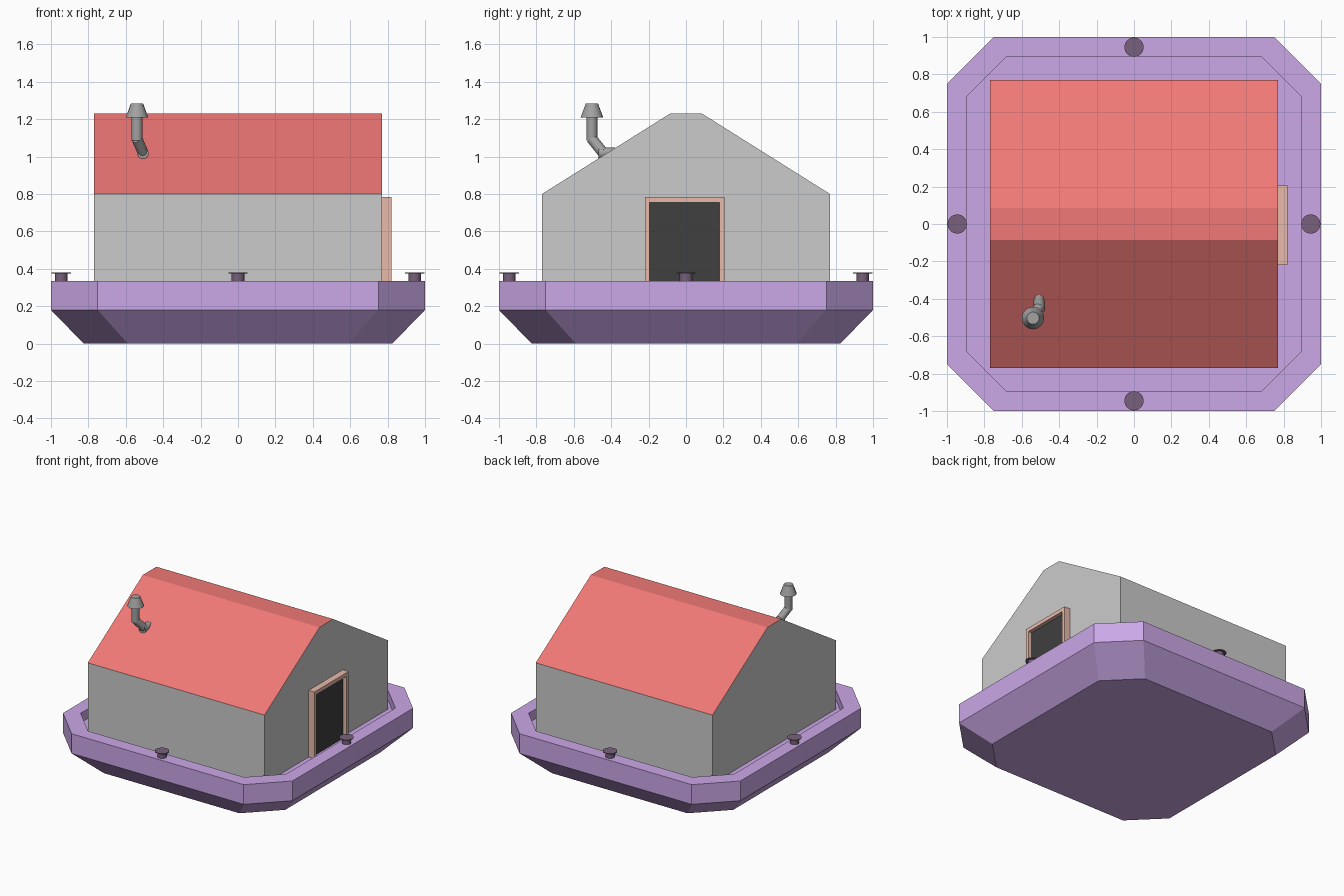
import bpy, bmesh
from mathutils import Vector

if "Cube" in bpy.data.objects:
    bpy.data.objects.remove(bpy.data.objects["Cube"])


def material(name, rgb):
    m = bpy.data.materials.new(name)
    m.diffuse_color = (*rgb, 1)
    m.use_nodes = True
    m.node_tree.nodes["Principled BSDF"].inputs["Base Color"].default_value = m.diffuse_color
    return m


purple = material("hull_purple", (0.60, 0.39, 0.80))
red = material("roof_red", (0.87, 0.19, 0.18))
orange = material("frame_wood", (0.80, 0.49, 0.40))
black = material("door_black", (0.05, 0.05, 0.05))
dark = material("bollard_dark", (0.19, 0.12, 0.20))
iron = material("chimney_iron", (0.36, 0.36, 0.36))


def add_mesh(name, verts, faces, mat=None):
    me = bpy.data.meshes.new(name)
    me.from_pydata(verts, [], faces)
    ob = bpy.data.objects.new(name, me)
    bpy.context.collection.objects.link(ob)
    if mat:
        me.materials.append(mat)
    return ob


def loft(name, rings, mat):
    """Bridge stacked rings of equal size and cap both ends."""
    n = len(rings[0])
    faces = [tuple(reversed(range(n)))]
    for r in range(len(rings) - 1):
        for i in range(n):
            j = (i + 1) % n
            faces.append((r*n + i, r*n + j, (r+1)*n + j, (r+1)*n + i))
    faces.append(tuple(range((len(rings)-1)*n, len(rings)*n)))
    return add_mesh(name, [v for ring in rings for v in ring], faces, mat)


def octagon(h, c, z):
    pts = [(h, -c), (h, c), (c, h), (-c, h), (-h, c), (-h, -c), (-c, -h), (c, -h)]
    return [(x, y, z) for x, y in pts]


def cone_between(name, a, b, r1, r2, mat, sides=16):
    a, b = Vector(a), Vector(b)
    d = b - a
    bpy.ops.mesh.primitive_cone_add(vertices=sides, radius1=r1, radius2=r2, depth=d.length,
                                    location=(a + b) / 2,
                                    rotation=d.to_track_quat('Z', 'Y').to_euler())
    ob = bpy.context.object
    ob.name = name
    ob.data.materials.append(mat)
    bpy.ops.object.shade_smooth_by_angle()
    return ob


# Hull: tapered octagonal tub with a sunken deck
loft("hull", [octagon(0.825, 0.59, 0), octagon(1, 0.75, 0.18), octagon(1, 0.75, 0.335),
              octagon(0.895, 0.68, 0.335), octagon(0.895, 0.68, 0.26)], purple)

# House walls with gable ends, open on top for the roof sheet
W, E = 0.77, 0.80
profile = [(-W, 0.26), (W, 0.26), (W, E), (0.085, 1.23), (-0.085, 1.23), (-W, E)]
verts = [(x, y, z) for x in (-W, W) for y, z in profile]
add_mesh("house_walls", verts, [(5, 4, 3, 2, 1, 0), (6, 7, 8, 9, 10, 11),
                                (0, 6, 11, 5), (1, 2, 8, 7), (0, 1, 7, 6)])

# Roof: two slopes and a flat ridge
verts = [(x, y, z) for x in (-W, W) for y, z in profile[2:]]
add_mesh("roof", verts, [(i, i + 1, i + 5, i + 4) for i in range(3)], red)

# Door frame: extruded arch profile, with the dark door set back inside it
outer = [(-0.22, 0.26), (-0.22, 0.785), (0.205, 0.785), (0.205, 0.26)]
inner = [(0.18, 0.26), (0.18, 0.755), (-0.195, 0.755), (-0.195, 0.26)]
verts = [(x, y, z) for x in (W, 0.82) for y, z in outer + inner]
faces = [(i, (i + 1) % 8, (i + 1) % 8 + 8, i + 8) for i in range(8)]
for k, quad in enumerate([(0, 1, 6, 7), (1, 2, 5, 6), (2, 3, 4, 5)]):
    faces += [quad, tuple(i + 8 for i in reversed(quad))]
frame = add_mesh("door_frame", verts, faces, orange)
bm = bmesh.new()
bm.from_mesh(frame.data)
bmesh.ops.recalc_face_normals(bm, faces=bm.faces)
bm.to_mesh(frame.data)
bm.free()
add_mesh("door", [(0.79, y, z) for y, z in inner], [(0, 1, 2, 3)], black)

# Bollards: one in the middle of each rim side
for i, (x, y) in enumerate([(0.945, 0), (0, 0.945), (-0.945, 0), (0, -0.945)]):
    cone_between(f"bollard_post_{i}", (x, y, 0.33), (x, y, 0.377), 0.034, 0.034, dark)
    cone_between(f"bollard_cap_{i}", (x, y, 0.375), (x, y, 0.381), 0.052, 0.052, dark)

# Chimney: stub out of the roof, slanted elbow, upright pipe, tapered cap
path = [(-0.508, -0.38, 1.018), (-0.508, -0.46, 1.018), (-0.54, -0.503, 1.10), (-0.54, -0.503, 1.22)]
path[2] = (-0.54, -0.503, 1.095)
cone_between("chimney_stub", path[0], (-0.508, -0.467, 1.018), 0.03, 0.03, iron)
cone_between("chimney_elbow", (-0.508, -0.445, 1.022), path[2], 0.029, 0.029, iron)
cone_between("chimney_pipe", (-0.54, -0.503, 1.085), path[3], 0.029, 0.029, iron)
cone_between("chimney_cap", (-0.54, -0.503, 1.21), (-0.54, -0.503, 1.283), 0.06, 0.033, iron)
